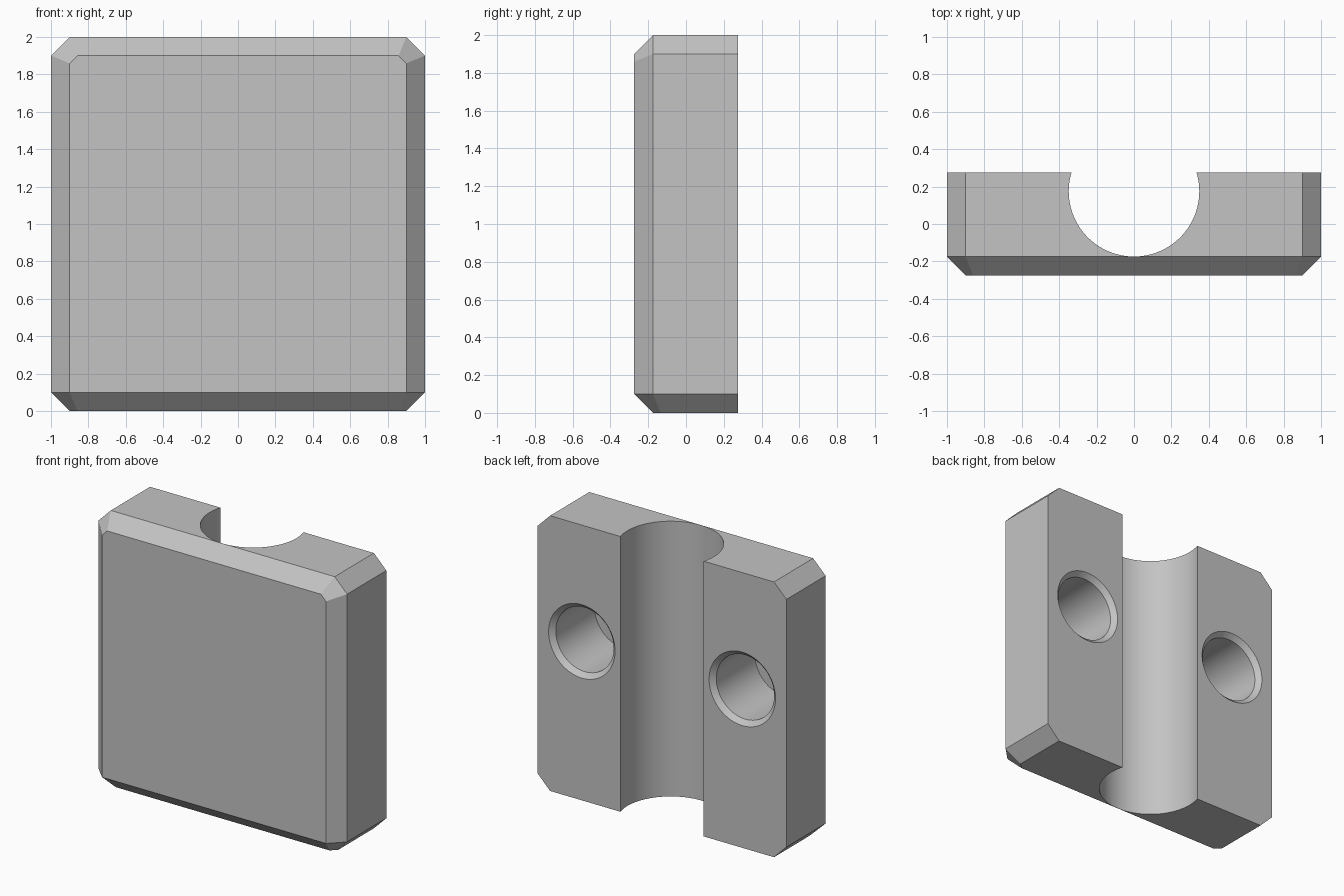
import bpy, bmesh, math

if "Cube" in bpy.data.objects:
    bpy.data.objects.remove(bpy.data.objects["Cube"], do_unlink=True)

FRONT, BACK = -0.275, 0.275
C = 0.1                      # chamfer width
N = 0.041                    # small corner offset left by crossing chamfers
EDGE = FRONT + C

grey = bpy.data.materials.new("plain_grey")
grey.use_nodes = True
colour = (0.55, 0.55, 0.55, 1)
grey.diffuse_color = colour
grey.node_tree.nodes["Principled BSDF"].inputs["Base Color"].default_value = colour


def add_object(name, bm):
    bmesh.ops.recalc_face_normals(bm, faces=bm.faces)
    mesh = bpy.data.meshes.new(name)
    bm.to_mesh(mesh)
    bm.free()
    mesh.materials.append(grey)
    obj = bpy.data.objects.new(name, mesh)
    bpy.context.collection.objects.link(obj)
    return obj


def lathe(name, profile, steps=96):
    """Closed solid turned about z from (radius, height) points."""
    bm = bmesh.new()
    rings = [[bm.verts.new((r * math.cos(a), r * math.sin(a), h))
              for a in (2 * math.pi * i / steps for i in range(steps))]
             for r, h in profile]
    for low, high in zip(rings, rings[1:]):
        for i in range(steps):
            j = (i + 1) % steps
            bm.faces.new((low[i], low[j], high[j], high[i]))
    bm.faces.new(rings[0])
    bm.faces.new(rings[-1])
    return add_object(name, bm)


# Block: convex solid with chamfered outline and front edges
corners = [
    # top: outline corner, then bevelled front
    (1, BACK, 2 - C), (1 - C, BACK, 2), (1, EDGE, 2 - C), (1 - C, EDGE, 2),
    (1 - C, FRONT, 2 - C - N), (1 - C - N, FRONT, 2 - C),
    # bottom: sharp front corner above a sloping facet
    (1, BACK, C), (1 - C, BACK, 0), (1, EDGE, C), (1 - C, FRONT, C),
    (1 - C - N, EDGE, 0), (1 - C, EDGE + N, 0),
]
bm = bmesh.new()
for side in (-1, 1):
    for x, y, z in corners:
        bm.verts.new((side * x, y, z))
bmesh.ops.convex_hull(bm, input=bm.verts)
bmesh.ops.dissolve_limit(bm, angle_limit=math.radians(1.5), verts=bm.verts, edges=bm.edges)
block = add_object("clamp_block", bm)

# Round groove running the full height of the back
groove = lathe("groove_cutter", [(0.349, -0.2), (0.349, 2.2)], 128)
groove.location = (0, 0.175, 0)
cutters = [groove]

# Two blind holes with chamfered mouths
R, M, DEPTH = 0.233, 0.034, 0.48
for side, label in ((-1, "right"), (1, "left")):
    hole = lathe(label + "_hole_cutter",
                 [(R, -DEPTH), (R, -M), (R + M, 0), (R + M, 0.1)])
    hole.rotation_euler.x = -math.pi / 2
    hole.location = (side * 0.645, BACK, 1.155)
    cutters.append(hole)

bpy.ops.object.select_all(action="DESELECT")
block.select_set(True)
bpy.context.view_layer.objects.active = block
for cutter in cutters:
    cutter.hide_render = True
    mod = block.modifiers.new(cutter.name, "BOOLEAN")
    mod.operation, mod.solver, mod.object = "DIFFERENCE", "EXACT", cutter
    bpy.ops.object.modifier_apply(modifier=mod.name)
    bpy.data.objects.remove(cutter, do_unlink=True)

bpy.ops.object.shade_smooth_by_angle(angle=math.radians(20))
